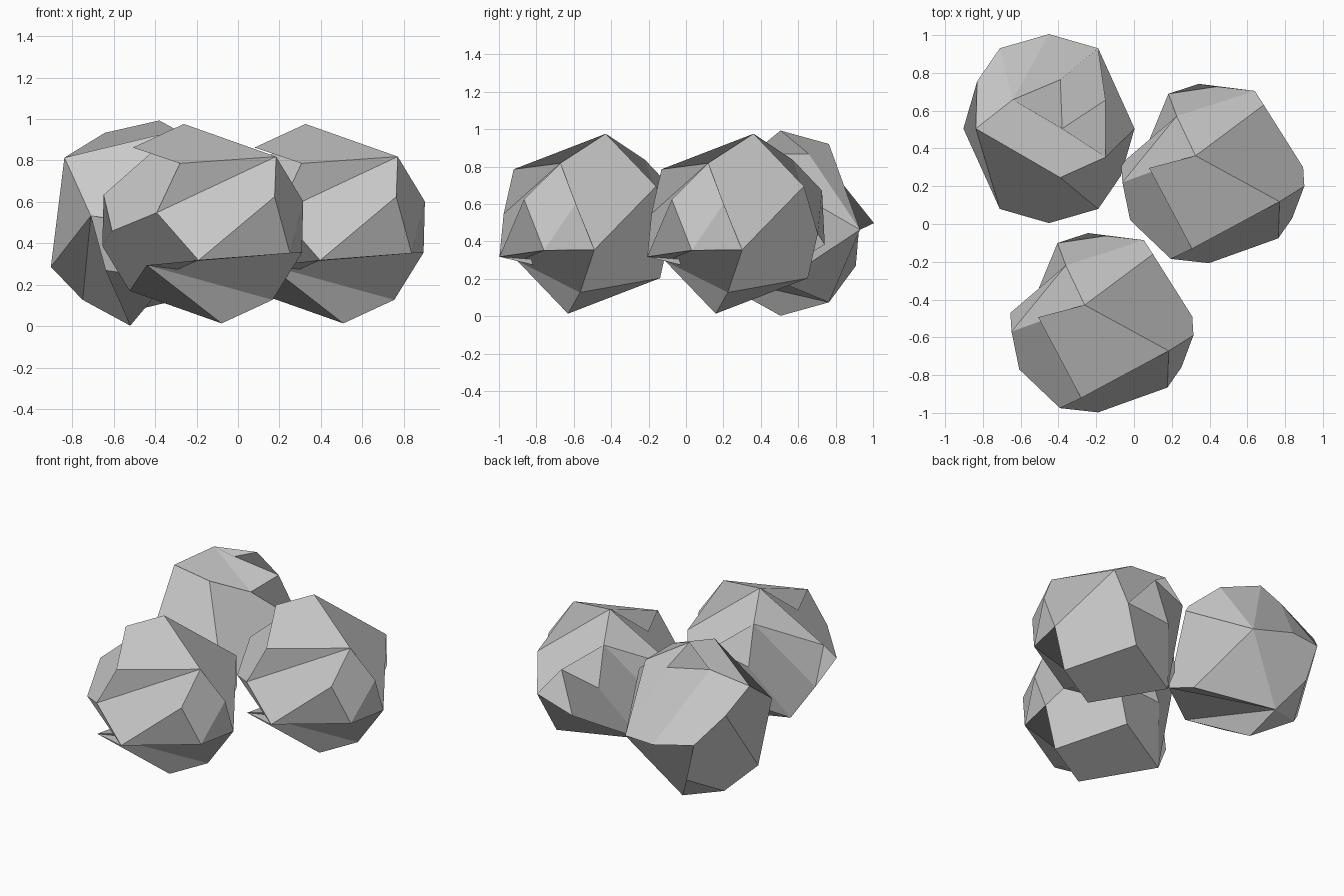
import bpy, bmesh
from mathutils import Vector

if "Cube" in bpy.data.objects:
    bpy.data.objects.remove(bpy.data.objects["Cube"])

RADIUS = 0.5


def point(name, axes):
    """One letter = corner of an icosahedron (capital = opposite corner);
    two letters = the point halfway between two corners, pushed to the sphere."""
    total = Vector((0, 0, 0))
    for ch in name:
        total += Vector(axes[ch.lower()]).normalized() * (1 if ch.islower() else -1)
    return total.normalized() * RADIUS


# Facets of the boulder, shared by all three rocks
shared = [
    "a aS c b", "a aR dC d", "aR R dR CR dC",
    "c b cD", "b bs rs br", "b br rD cD",
    "rs br rD", "bs s rs", "rD D rs", "D A As", "D As s rs",
    "A As C B", "s d dC C As", "a d s bs b", "dC C B CR",
    "aR BS B R", "R B CR dR", "aR BS S",
]
# Side facets: folded under a lip on the front and right rocks, fuller on the back one
folded = ["c aS a", "a aR S", "c a S SD cD", "SD cD rD B BS S", "rD D B", "D A B"]
full = ["aS a aR S", "aS S SD cD c", "SD D cD", "cD D rD", "SD D B BS S", "D A B"]


def boulder(name, location, axes, sides):
    bm = bmesh.new()
    verts = {}
    for face in shared + sides:
        for key in face.split():
            if key not in verts:
                verts[key] = bm.verts.new(point(key, axes))
        keys = [verts[k] for k in face.split()]
        if not bm.faces.get(keys):
            bm.faces.new(keys)
    bmesh.ops.recalc_face_normals(bm, faces=bm.faces[:])
    mesh = bpy.data.meshes.new(name)
    bm.to_mesh(mesh)
    bm.free()
    ob = bpy.data.objects.new(name, mesh)
    ob.location = location
    bpy.context.collection.objects.link(ob)


# Corner directions: front and right rocks are turned alike, the back one differs
front_axes = {
    "a": (-.09, .10, .475), "b": (.35, -.14, .32), "c": (-.11, -.39, .29),
    "d": (.27, .37, .20), "r": (.23, -.42, -.10), "s": (.48, .04, -.14),
}
back_axes = {
    "a": (-.38, 0, .31), "b": (-.26, -.425, .035), "c": (-.45, 0, -.21),
    "d": (.06, -.26, .425), "r": (-.06, -.26, -.425), "s": (.26, -.425, -.035),
}

boulder("front_rock", (-.17, -.53, .495), front_axes, folded)
boulder("right_rock", (.417, .26, .495), front_axes, folded)
boulder("back_rock", (-.45, .505, .498), back_axes, full)
